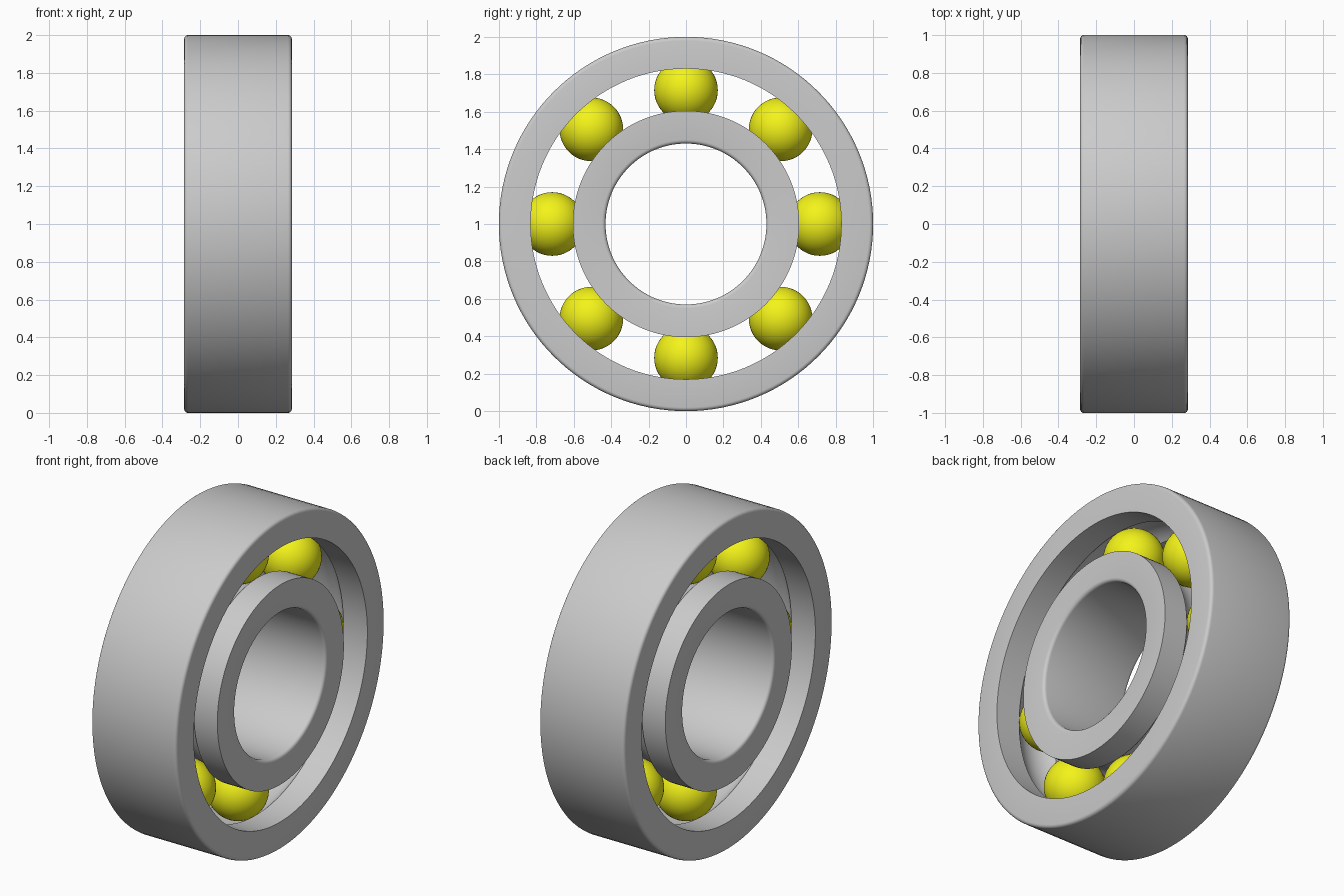
import bpy, bmesh
from math import sin, cos, pi, acos, radians

if "Cube" in bpy.data.objects:
    bpy.data.objects.remove(bpy.data.objects["Cube"])

HALF_W, FILLET = 0.285, 0.02
PITCH_R, BALL_R, BALLS, SEGS = 0.715, 0.17, 8, 128
AXIS_Z = 1.0


def smooth(obj):
    bpy.ops.object.select_all(action='DESELECT')
    obj.select_set(True)
    bpy.context.view_layer.objects.active = obj
    bpy.ops.object.shade_smooth_by_angle(angle=radians(30))


def race(name, round_r, groove_r):
    """Ring with filleted edges at round_r and a ball groove cut in at groove_r."""
    out = 1 if round_r > groove_r else -1
    prof = []
    # filleted cylindrical side
    for sx in (-1, 1):
        arc = [(sx * (HALF_W - FILLET + FILLET * cos(a)),
                round_r - out * FILLET * (1 - sin(a)))
               for a in (i * pi / 8 for i in range(5))]
        prof += arc if sx < 0 else arc[::-1]
    # grooved side
    prof.append((HALF_W, groove_r))
    half = acos(abs(groove_r - PITCH_R) / BALL_R)
    for i in range(17):
        a = half * (1 - i / 8)
        prof.append((BALL_R * sin(a), PITCH_R + out * BALL_R * cos(a)))
    prof.append((-HALF_W, groove_r))

    # revolve the section about the x axis
    bm = bmesh.new()
    rings = [[bm.verts.new((x, r * cos(t), r * sin(t))) for x, r in prof]
             for t in (2 * pi * k / SEGS for k in range(SEGS))]
    n = len(prof)
    for k in range(SEGS):
        a, b = rings[k], rings[(k + 1) % SEGS]
        for i in range(n):
            j = (i + 1) % n
            bm.faces.new((a[i], a[j], b[j], b[i]))
    bmesh.ops.recalc_face_normals(bm, faces=bm.faces)
    mesh = bpy.data.meshes.new(name)
    bm.to_mesh(mesh)
    bm.free()
    obj = bpy.data.objects.new(name, mesh)
    obj.location.z = AXIS_Z
    bpy.context.collection.objects.link(obj)
    smooth(obj)


# rings
race("outer_ring", 1.0, 0.83)
race("inner_ring", 0.43, 0.605)

# balls
yellow = bpy.data.materials.new("yellow")
yellow.diffuse_color = (0.9, 0.9, 0.01, 1)
yellow.use_nodes = True
yellow.node_tree.nodes["Principled BSDF"].inputs["Base Color"].default_value = yellow.diffuse_color
for i in range(BALLS):
    t = 2 * pi * i / BALLS
    bpy.ops.mesh.primitive_uv_sphere_add(
        segments=48, ring_count=24, radius=BALL_R,
        location=(0, PITCH_R * cos(t), AXIS_Z + PITCH_R * sin(t)))
    ball = bpy.context.object
    ball.name = f"ball_{i + 1}"
    ball.data.materials.append(yellow)
    smooth(ball)
